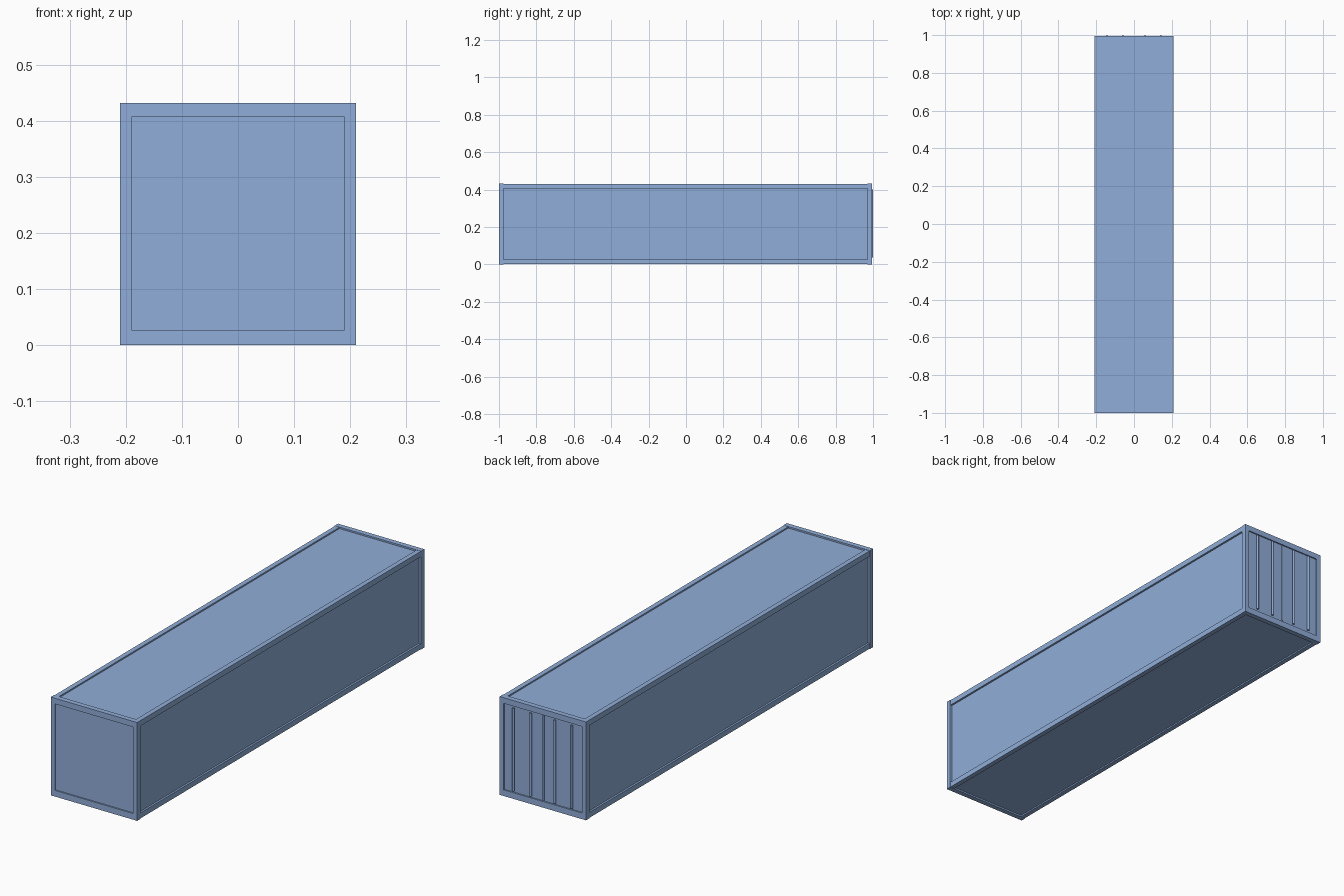
import bpy

if "Cube" in bpy.data.objects:
    bpy.data.objects.remove(bpy.data.objects["Cube"])

BACK = 0.994     # rear face of the end frame
TOP = 0.432

paint = bpy.data.materials.new("blue_paint")
paint.diffuse_color = (0.28, 0.42, 0.69, 1)
paint.use_nodes = True
paint.node_tree.nodes["Principled BSDF"].inputs["Base Color"].default_value = paint.diffuse_color


def box(name, x0, x1, y0, y1, z0, z1):
    bpy.ops.mesh.primitive_cube_add(
        size=1, location=((x0 + x1) / 2, (y0 + y1) / 2, (z0 + z1) / 2))
    ob = bpy.context.object
    ob.name = name
    ob.scale = (x1 - x0, y1 - y0, z1 - z0)
    bpy.ops.object.transform_apply(location=False, rotation=False, scale=True)
    ob.data.materials.append(paint)
    return ob


def bar(name, x, radius, z0, z1, back):
    bpy.ops.mesh.primitive_cylinder_add(
        vertices=12, radius=radius, depth=z1 - z0,
        location=(x, back - radius, (z0 + z1) / 2))
    ob = bpy.context.object
    ob.name = name
    ob.data.materials.append(paint)


# Recessed panels on all six sides, as one inner body
box("container_panels", -0.2, 0.2, -0.994, BACK - 0.006, 0.007, TOP - 0.007)

# End frames: posts, header and sill around each end
for end, y0, y1 in (("front", -1.0, -0.977), ("rear", BACK - 0.023, BACK)):
    for side, s in (("left", -1), ("right", 1)):
        xa, xb = sorted((s * 0.19, s * 0.21))
        box(f"{end}_{side}_corner_post", xa, xb, y0, y1, 0, TOP)
    box(f"{end}_sill", -0.19, 0.19, y0, y1, 0, 0.027)
    box(f"{end}_header", -0.19, 0.19, y0, y1, 0.407, TOP)

# Long rails along the top and bottom edges, slightly inside the end frames
for side, s in (("left", -1), ("right", 1)):
    xa, xb = sorted((s * 0.187, s * 0.2085))
    box(f"{side}_bottom_rail", xa, xb, -0.977, BACK - 0.023, 0.001, 0.025)
    box(f"{side}_top_rail", xa, xb, -0.977, BACK - 0.023, 0.407, TOP - 0.001)

# Round door locking bars and the strip where the two doors meet
for i, x in enumerate((-0.142, -0.059, 0.059, 0.142), 1):
    bar(f"door_lock_bar_{i}", x, 0.005, 0.036, 0.4, 1.0)
bar("door_seam_strip", 0, 0.004, 0.03, 0.404, BACK)
